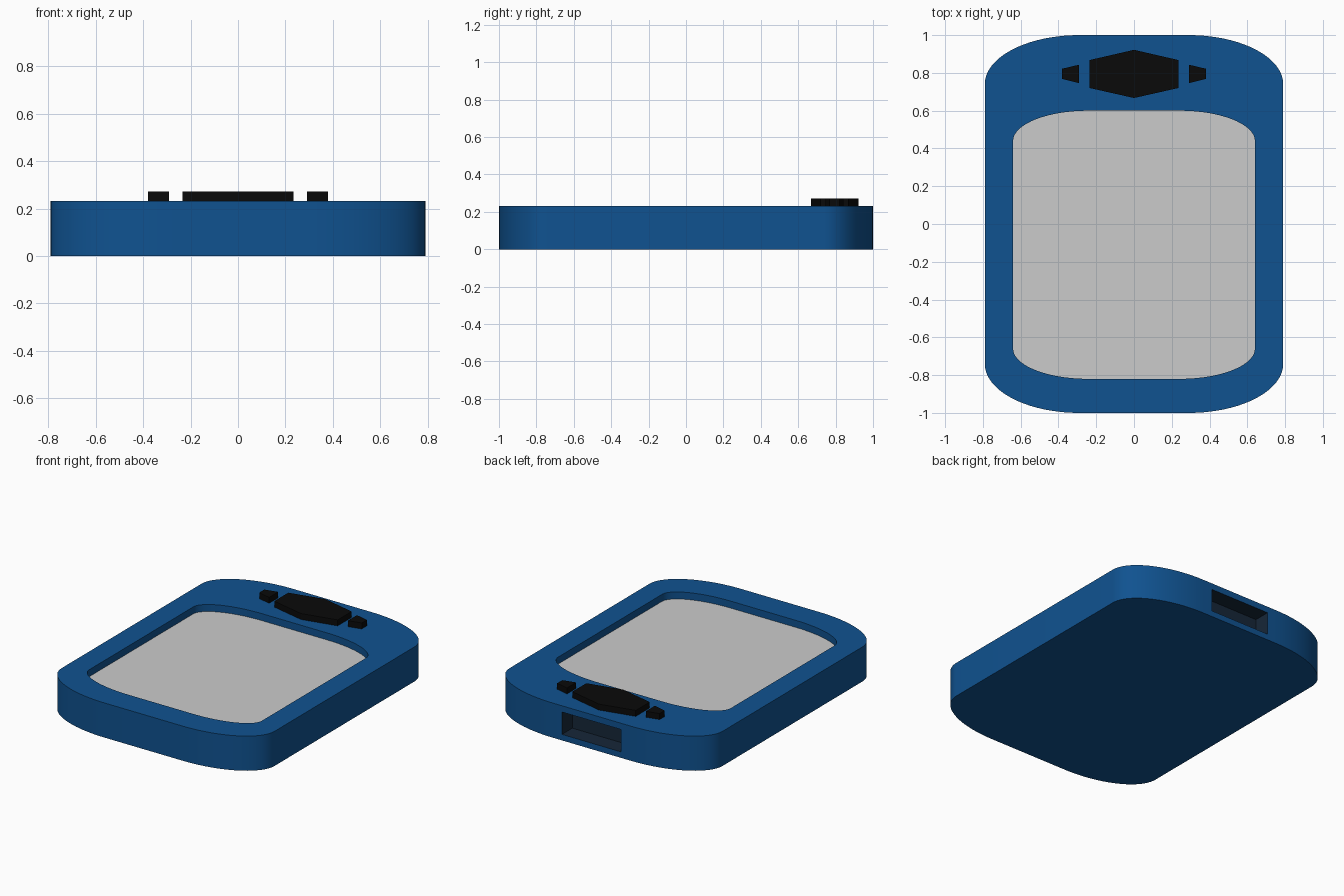
import bpy, bmesh, math

if "Cube" in bpy.data.objects:
    bpy.data.objects.remove(bpy.data.objects["Cube"])


def material(name, rgb):
    m = bpy.data.materials.new(name)
    m.diffuse_color = (*rgb, 1)
    m.use_nodes = True
    m.node_tree.nodes["Principled BSDF"].inputs["Base Color"].default_value = m.diffuse_color
    return m


BLUE = material("blue_plastic", (0.005, 0.085, 0.28))
GREY = material("screen_grey", (0.6, 0.6, 0.6))
BLACK = material("button_black", (0.003, 0.003, 0.003))
DARK = material("port_dark", (0.008, 0.02, 0.04))


def outline(x, y0, y1, rx, ry, n=20):
    """Rectangle with elliptical corners, counter-clockwise from the right front."""
    pts = []
    corners = [(x - rx, y0 + ry, -90), (x - rx, y1 - ry, 0),
               (-x + rx, y1 - ry, 90), (-x + rx, y0 + ry, 180)]
    for cx, cy, start in corners:
        for i in range(n + 1):
            a = math.radians(start + 90 * i / n)
            pts.append((cx + rx * math.cos(a), cy + ry * math.sin(a)))
    return pts


def finish(name, bm, mats, smooth=False):
    bmesh.ops.recalc_face_normals(bm, faces=bm.faces)
    me = bpy.data.meshes.new(name)
    bm.to_mesh(me)
    bm.free()
    for m in mats:
        me.materials.append(m)
    ob = bpy.data.objects.new(name, me)
    bpy.context.collection.objects.link(ob)
    if smooth:
        bpy.ops.object.select_all(action='DESELECT')
        ob.select_set(True)
        bpy.context.view_layer.objects.active = ob
        bpy.ops.object.shade_smooth_by_angle(angle=math.radians(30))
    return ob


def loop(bm, pts, z):
    return [bm.verts.new((x, y, z)) for x, y in pts]


def bridge(bm, a, b):
    n = len(a)
    return [bm.faces.new((a[i], a[(i + 1) % n], b[(i + 1) % n], b[i])) for i in range(n)]


def prism(name, pts, z0, z1, mat):
    bm = bmesh.new()
    low, high = loop(bm, pts, z0), loop(bm, pts, z1)
    bridge(bm, low, high)
    bm.faces.new(low)
    bm.faces.new(high)
    return finish(name, bm, [mat])


# Body shell with the screen recess
TOP, FLOOR = 0.232, 0.185
outer = outline(0.79, -1, 1, 0.5, 0.26)
inner = outline(0.64, -0.82, 0.6, 0.4, 0.16)
bm = bmesh.new()
base, rim = loop(bm, outer, 0), loop(bm, outer, TOP)
lip, well = loop(bm, inner, TOP), loop(bm, inner, FLOOR)
walls = bridge(bm, base, rim)
bridge(bm, rim, lip)
bridge(bm, lip, well)
bm.faces.new(base)
bm.faces.new(well).material_index = 1

# Connector port cut into the flat part of the back wall
back = max(walls, key=lambda f: f.calc_center_median().y + f.calc_area())
frame = list(back.verts)
bm.faces.remove(back)


def port_ring(y):
    return [bm.verts.new((math.copysign(0.22, v.co.x), y,
                          0.19 if v.co.z > 0.1 else 0.04)) for v in frame]


mouth, end = port_ring(1.0), port_ring(0.89)
bridge(bm, frame, mouth)
for f in bridge(bm, mouth, end) + [bm.faces.new(end)]:
    f.material_index = 2
finish("body", bm, [BLUE, GREY, DARK], smooth=True)

# Buttons
prism("main_button", [(-0.235, 0.72), (0, 0.667), (0.235, 0.72),
                      (0.235, 0.868), (0, 0.922), (-0.235, 0.868)], TOP - 0.01, 0.272, BLACK)
for side, s in (("left", -1), ("right", 1)):
    prism(side + "_button", [(s * 0.292, 0.746), (s * 0.38, 0.768),
                             (s * 0.38, 0.822), (s * 0.292, 0.843)], TOP - 0.01, 0.272, BLACK)
